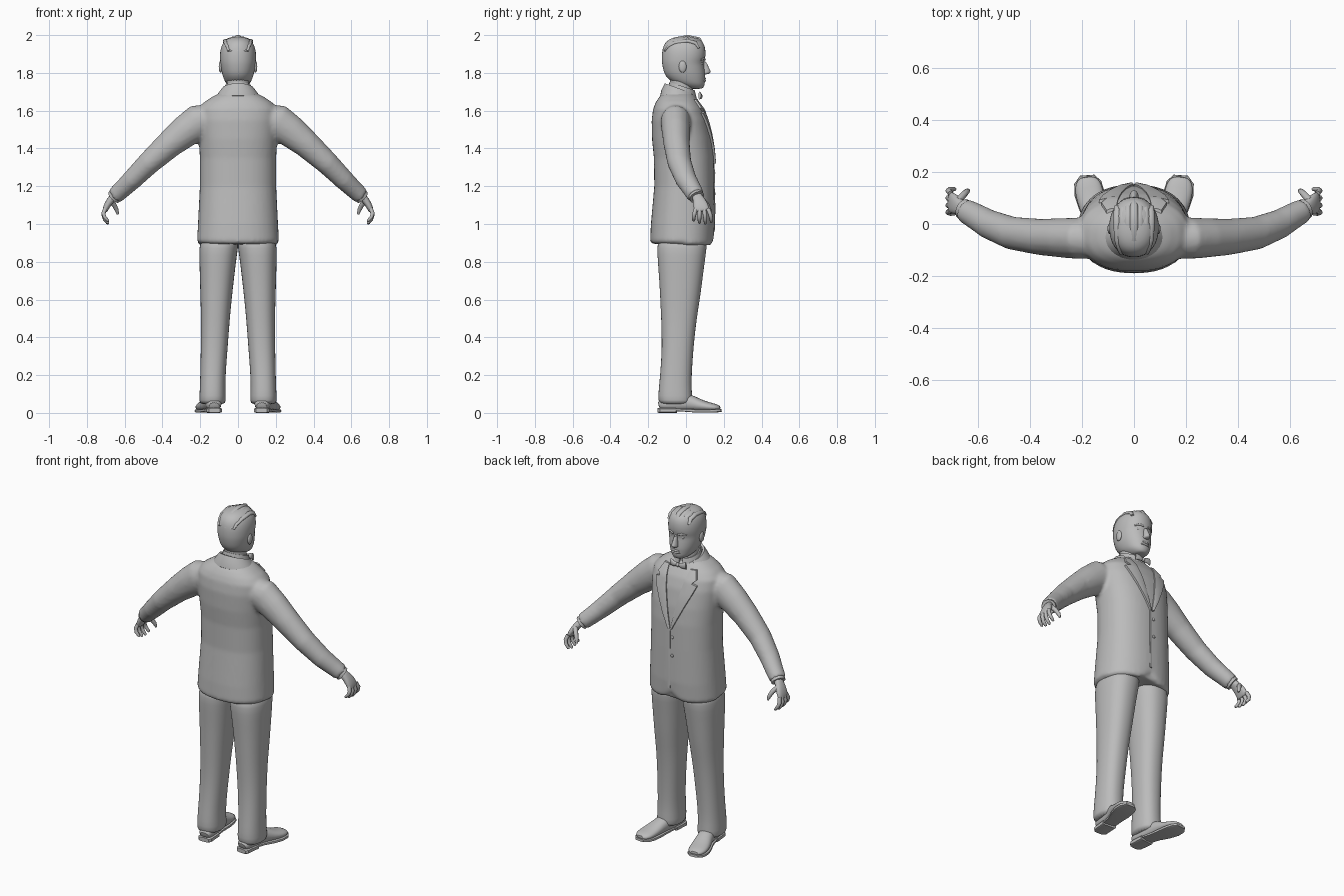
import bpy, bmesh, math
from mathutils import Vector

grey = bpy.data.materials.new("plain grey")
grey.diffuse_color = (0.5, 0.5, 0.5, 1)


def skin(name, parts, subsurf=0, remesh=0, angle=50):
    """Skin one or more stacks of rings into a capped, smooth object."""
    bm = bmesh.new()
    for rings in parts:
        loops = [[bm.verts.new(p) for p in r] for r in rings]
        n = len(loops[0])
        for a, b in zip(loops, loops[1:]):
            for i in range(n):
                j = (i + 1) % n
                bm.faces.new((a[i], a[j], b[j], b[i]))
        bm.faces.new(loops[0])
        bm.faces.new(loops[-1])
    bmesh.ops.recalc_face_normals(bm, faces=bm.faces)
    me = bpy.data.meshes.new(name)
    bm.to_mesh(me)
    bm.free()
    ob = bpy.data.objects.new(name, me)
    bpy.context.collection.objects.link(ob)
    me.materials.append(grey)
    bpy.ops.object.select_all(action='DESELECT')
    ob.select_set(True)
    bpy.context.view_layer.objects.active = ob
    bpy.ops.object.shade_smooth_by_angle(angle=math.radians(angle))
    if remesh:
        m = ob.modifiers.new("blend", 'REMESH')
        m.mode, m.voxel_size, m.use_smooth_shade = 'VOXEL', remesh, True
        s = ob.modifiers.new("soften", 'SMOOTH')
        s.factor, s.iterations = 0.5, 6
    if subsurf:
        ob.modifiers.new("round", 'SUBSURF').levels = subsurf
        ob.modifiers["round"].render_levels = subsurf
    return ob


def power(v, n):
    return math.copysign(abs(v) ** (2 / n), v)


def stack(rows, n=2.1, sides=24):
    """Horizontal rings from rows of (z, x0, x1, y0, y1)."""
    out = []
    for z, x0, x1, y0, y1 in rows:
        out.append([((x0 + x1) / 2 + (x1 - x0) / 2 * power(math.cos(t), n),
                     (y0 + y1) / 2 + (y1 - y0) / 2 * power(math.sin(t), n), z)
                    for t in (2 * math.pi * i / sides for i in range(sides))])
    return out


def centred(rows):
    return [(z, -w, w, a, b) for z, w, a, b in rows]


def tube(rows, hint=(0, 1, 0), s=1, n=2, sides=16):
    """Rings square to a path, rows of (x, y, z, radius on hint, other radius)."""
    pts = [Vector((s * r[0], r[1], r[2])) for r in rows]
    out = []
    for i, p in enumerate(pts):
        t = (pts[min(i + 1, len(pts) - 1)] - pts[max(i - 1, 0)]).normalized()
        v = Vector(hint)
        v = (v - t * v.dot(t)).normalized()
        w = t.cross(v)
        out.append([p + v * rows[i][3] * power(math.cos(k), n) + w * rows[i][4] * power(math.sin(k), n)
                    for k in (2 * math.pi * j / sides for j in range(sides))])
    return out


def ball(x, y, z, rx, ry, rz):
    """Ellipsoid rings."""
    return stack([(z - rz * math.cos(a), x - rx * math.sin(a), x + rx * math.sin(a),
                   y - ry * math.sin(a), y + ry * math.sin(a))
                  for a in (math.pi * (i + 0.15) / 8.3 for i in range(9))], 2, 14)


# jacket body and sleeves, blended together
torso = [(.895, .2, -.18, .135), (.91, .217, -.19, .147), (1.0, .212, -.186, .152),
         (1.2, .202, -.168, .15), (1.35, .202, -.17, .147), (1.45, .208, -.18, .137),
         (1.55, .215, -.182, .117), (1.61, .21, -.174, .095), (1.645, .18, -.16, .072),
         (1.675, .135, -.14, .05), (1.70, .08, -.11, .03)]
sleeve = [(.12, -.06, 1.57, .07, .07), (.21, -.055, 1.54, .08, .095), (.28, -.053, 1.49, .076, .086),
          (.36, -.05, 1.425, .07, .074), (.47, -.035, 1.325, .064, .062),
          (.56, 0, 1.235, .057, .054), (.61, .03, 1.187, .051, .049), (.65, .052, 1.15, .047, .046)]
body = stack(centred(torso), 2.3, 40)
for ring in body[:2]:  # small cutaway where the fronts part at the hem
    for i, (x, y, z) in enumerate(ring):
        if y > 0:
            ring[i] = (x, y, z + .04 * max(0, 1 - abs(x) / .06) - .01)
skin("jacket", [body] + [tube(sleeve, s=s) for s in (1, -1)], remesh=.01)


def chest(x, z):
    """Depth of the jacket front at a given x and z."""
    for a, b in zip(torso, torso[1:]):
        if a[0] <= z <= b[0]:
            k = (z - a[0]) / (b[0] - a[0])
            w, y0, y1 = (a[i] + (b[i] - a[i]) * k for i in (1, 2, 3))
            return (y0 + y1) / 2 + (y1 - y0) / 2 * (1 - min(1, abs(x) / w) ** 2.3) ** (1 / 2.3)


def chest_strip(rows, s, lift):
    """Raised cloth strip on the chest, rows of (z, inner x, outer x)."""
    out = []
    for z, a, b in rows:
        m = (a + b) / 2
        out.append([(s * a, chest(a, z) - .015, z), (s * a, chest(a, z) + lift * .5, z),
                    (s * m, chest(m, z) + lift, z), (s * b, chest(b, z) + lift, z),
                    (s * b, chest(b, z) - .015, z)])
    return out


lapel = [(1.66, .07, .105), (1.615, .062, .125), (1.595, .058, .105), (1.585, .056, .135),
         (1.54, .047, .118), (1.48, .034, .09), (1.40, .018, .052), (1.32, .001, .012)]
skin("lapels", [chest_strip(lapel, s, .012) for s in (1, -1)], angle=35)
skin("front_overlap", [chest_strip([(z, .0, .014) for z in (.96, 1.08, 1.2, 1.32)], 1, .004)])
skin("buttons", [ball(-.014, chest(.014, z) + .002, z, .009, .005, .009) for z in (1.16, 1.27)])


def collar_band(profile, spread, drop, cy):
    """Open band round the neck, profile of (x radius, y radius, back height)."""
    out = []
    for i in range(25):
        a = math.radians(-spread + spread * i / 12)
        out.append([(rx * math.sin(a), cy - ry * math.cos(a), z - drop * (1 - math.cos(a)) / 2)
                    for rx, ry, z in profile])
    return out


skin("jacket_collar", [collar_band([(.132, .107, 1.68), (.112, .1, 1.71), (.085, .082, 1.745),
                                    (.073, .07, 1.74), (.1, .08, 1.65)], 132, .06, -.03)])
skin("shirt_collar", [collar_band([(.082, .08, 1.70), (.07, .067, 1.752), (.062, .06, 1.75),
                                   (.062, .06, 1.68)], 172, .045, -.02)])

# bow tie
skin("bow_tie", [tube([(.004, .073, 1.675, .009, .008), (.025, .078, 1.677, .015, .009),
                       (.05, .072, 1.68, .021, .007)], (0, 0, 1), s) for s in (1, -1)]
     + [ball(0, .077, 1.675, .011, .011, .012)])

# trousers
leg = [(.045, .07, .2, -.135, .025), (.06, .064, .206, -.148, .036), (.12, .066, .203, -.146, .03),
       (.2, .066, .2, -.137, .03), (.35, .054, .197, -.127, .04), (.5, .043, .196, -.132, .057),
       (.6, .033, .199, -.137, .074), (.7, .022, .202, -.142, .087), (.8, .01, .205, -.15, .1),
       (.87, 0, .207, -.154, .11), (.95, -.01, .195, -.15, .115)]
skin("trousers", [stack([(z, min(s * a, s * b), max(s * a, s * b), c, d) for z, a, b, c, d in leg], 2.3)
                  for s in (1, -1)], subsurf=1)

# shoes, with soles and heels
shoe = [(.125, -.145, .035, .02, .03), (.127, -.125, .046, .036, .043), (.135, -.04, .056, .05, .044),
        (.145, .02, .055, .046, .045), (.16, .07, .04, .033, .052), (.172, .12, .032, .024, .056),
        (.178, .16, .028, .02, .05), (.18, .183, .024, .01, .028)]
sole = [(.133, -.05, .016, .006, .04), (.145, .01, .013, .008, .042), (.16, .07, .01, .009, .053),
        (.172, .12, .01, .009, .058), (.178, .16, .011, .009, .052), (.18, .187, .013, .007, .028)]
heel = [(.125, -.148, .013, .012, .03), (.126, -.135, .013, .013, .042), (.133, -.05, .013, .013, .044)]
skin("shoes", [tube(shoe, (0, 0, 1), s, 2.2) for s in (1, -1)], subsurf=1)
skin("soles", [tube(r, (0, 0, 1), s, 5) for s in (1, -1) for r in (sole, heel)], angle=40)

# hands: shirt cuff, palm, fingers and thumb
cuff = [(.63, .042, 1.168, .04, .038), (.657, .058, 1.142, .041, .039)]
palm = [(.645, .052, 1.16, .027, .022), (.668, .064, 1.135, .028, .02), (.69, .077, 1.105, .04, .019),
        (.703, .083, 1.075, .041, .015), (.706, .084, 1.064, .036, .011)]
thumb = [(.675, .09, 1.125, .014, .014), (.655, .112, 1.1, .013, .013), (.642, .125, 1.073, .011, .011),
         (.636, .13, 1.052, .006, .006)]
fingers = []
for i, (y, length) in enumerate([(.052, .8), (.073, .95), (.095, 1), (.117, .9)]):
    lean = (i - 1.2) * .006
    fingers.append([(.704, y, 1.08, .011, .011), (.713, y + lean, 1.08 - .03 * length, .011, .011),
                    (.706, y + 1.5 * lean, 1.08 - .055 * length, .01, .01),
                    (.69, y + 1.6 * lean, 1.08 - .076 * length, .008, .008),
                    (.685, y + 1.6 * lean, 1.08 - .081 * length, .004, .004)])
skin("shirt_cuffs", [tube(cuff, s=s) for s in (1, -1)])
skin("hands", [tube(palm, s=s, n=2.4) for s in (1, -1)], subsurf=1)
skin("fingers", [tube(f, s=s, sides=10) for s in (1, -1) for f in fingers + [thumb]])

# neck and head
skin("neck", [stack(centred([(1.64, .07, -.09, .045), (1.7, .061, -.085, .038),
                             (1.75, .06, -.085, .035), (1.79, .06, -.085, .03)]))])
head = [(1.715, .025, .03, .082), (1.722, .04, -.01, .092), (1.738, .06, -.05, .1),
        (1.757, .071, -.083, .1), (1.778, .079, -.104, .103), (1.80, .086, -.117, .101),
        (1.83, .091, -.124, .098), (1.853, .094, -.128, .093), (1.875, .096, -.129, .103),
        (1.91, .096, -.128, .105), (1.945, .088, -.12, .1), (1.97, .072, -.102, .085),
        (1.985, .05, -.074, .057), (1.992, .02, -.035, .02)]
skin("head", [stack(centred(head), 2.15, 28)], subsurf=1)
skin("nose", [stack(centred([(1.792, .012, .08, .115), (1.797, .018, .08, .126), (1.806, .019, .08, .134),
                             (1.83, .012, .08, .12), (1.865, .009, .08, .106)]), 2, 14)], subsurf=1)
skin("lips", [tube([(-.028, .09, 1.768 + d, .004, .004), (-.012, .1, 1.77 + d, .006, .006),
                    (.012, .1, 1.77 + d, .006, .006), (.028, .09, 1.768 + d, .004, .004)], (0, 0, 1))
              for d in (0, -.011)])
skin("eyes", [ball(s * .034, .079, 1.85, .015, .01, .008) for s in (1, -1)])
skin("eyebrows", [tube([(.014, .1, 1.87, .005, .005), (.036, .093, 1.876, .006, .006),
                        (.06, .075, 1.868, .004, .004)], (0, 0, 1), s) for s in (1, -1)])
skin("ears", [ball(s * .092, -.018, 1.833, .01, .021, .032) for s in (1, -1)])

# hair combed back over the crown
locks = []
for i in range(-3, 4):
    x, d = i * .021, abs(i) * .0065
    locks.append(tube([(x * 1.05, .088 - d, 1.95 - d, .006, .01), (x, .07 - d, 1.977 - d, .011, .015),
                       (x, .01, 1.99 - d * 1.1, .011, .017), (x * .95, -.06, 1.978 - d, .01, .016),
                       (x * .85, -.106 + d * .6, 1.945 - d * .3, .008, .012),
                       (x * .8, -.122 + d * .4, 1.915, .004, .006)], (0, .3, 1), sides=12))
skin("hair", locks, angle=60)
